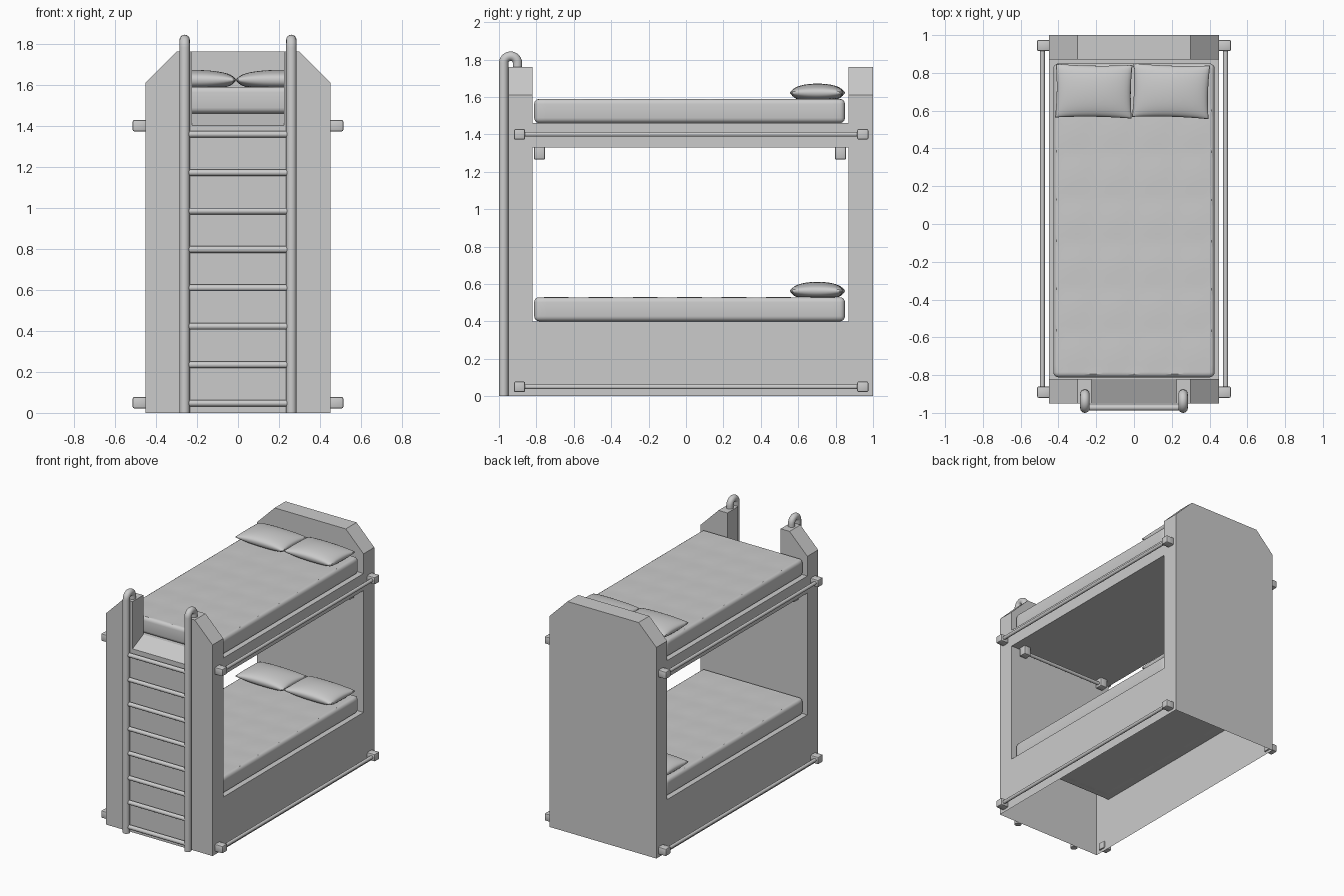
import bpy, bmesh, math
from mathutils import Matrix, Vector

if "Cube" in bpy.data.objects:
    bpy.data.objects.remove(bpy.data.objects["Cube"])


def finish(bm, name, smooth=True):
    bmesh.ops.remove_doubles(bm, verts=bm.verts, dist=1e-5)
    bmesh.ops.recalc_face_normals(bm, faces=bm.faces)
    me = bpy.data.meshes.new(name)
    bm.to_mesh(me)
    bm.free()
    ob = bpy.data.objects.new(name, me)
    bpy.context.collection.objects.link(ob)
    if smooth:
        bpy.ops.object.select_all(action='DESELECT')
        ob.select_set(True)
        bpy.context.view_layer.objects.active = ob
        bpy.ops.object.shade_smooth_by_angle(angle=math.radians(35))
    return ob


def box_bm(x0, x1, y0, y1, z0, z1, bevel=0, seg=2):
    bm = bmesh.new()
    bmesh.ops.create_cube(bm, size=1)
    for v in bm.verts:
        v.co = ((x0 + x1) / 2 + v.co.x * (x1 - x0),
                (y0 + y1) / 2 + v.co.y * (y1 - y0),
                (z0 + z1) / 2 + v.co.z * (z1 - z0))
    if bevel:
        bmesh.ops.bevel(bm, geom=bm.edges[:], offset=bevel, segments=seg,
                        profile=0.5, affect='EDGES')
    return bm


def tube(name, path, r, sides=16):
    """Sweep a circle along a path lying in a plane of constant x, or along x."""
    bm = bmesh.new()
    pts = [Vector(p) for p in path]
    rings = []
    for i, p in enumerate(pts):
        t = (pts[min(i + 1, len(pts) - 1)] - pts[max(i - 1, 0)]).normalized()
        a = Vector((0, 1, 0)) if abs(t.x) > 0.9 else Vector((1, 0, 0))
        b = t.cross(a)
        rings.append([bm.verts.new(p + r * (a * math.cos(k * math.tau / sides)
                      + b * math.sin(k * math.tau / sides))) for k in range(sides)])
    for q, s in zip(rings, rings[1:]):
        for k in range(sides):
            bm.faces.new((q[k], q[k - 1], s[k - 1], s[k]))
    bm.faces.new(rings[0])
    bm.faces.new(rings[-1])
    return finish(bm, name)


W, Y0, Y1, Y2, Y3 = 0.45, -0.95, -0.82, 0.87, 1.0
BASE, DECK0, DECK1 = 0.40, 1.33, 1.46

# Hollow end panels with clipped corners, open underneath


def end_panel(name, half, ya, yb):
    outline = half + [(-x, za, zb) for x, za, zb in reversed(half)]
    bm = bmesh.new()
    a = [bm.verts.new((x, ya, za)) for x, za, zb in outline]
    b = [bm.verts.new((x, yb, zb)) for x, za, zb in outline]
    bm.faces.new(a)
    bm.faces.new(b)
    for i in range(len(a) - 1):
        bm.faces.new((a[i], a[i + 1], b[i + 1], b[i]))
    finish(bm, name, False)


shoulder = [(W, BASE, BASE), (W, 1.61, 1.61), (0.30, 1.76, 1.76)]
end_panel("head_panel", shoulder, Y2, Y3)
end_panel("foot_panel", shoulder + [(0.225, 1.76, 1.76), (0.225, 1.40, DECK1)], Y0, Y1)

# Lower base: four thin walls and the lower bed deck
bm = bmesh.new()
corners = [(-W, Y0), (W, Y0), (W, Y3), (-W, Y3)]
for i in range(4):
    p, q = corners[i - 1], corners[i]
    bm.faces.new([bm.verts.new(c) for c in
                  ((*p, 0), (*q, 0), (*q, BASE), (*p, BASE))])
bm.faces.new([bm.verts.new((x, y, BASE)) for x, y in
              ((-W, Y1), (W, Y1), (W, Y2), (-W, Y2))])
finish(bm, "lower_base", False)

# Upper bed deck
finish(box_bm(-W, W, Y1, Y2, DECK0, DECK1), "upper_deck", False)


# Softly tufted mattresses
def mattress(name, z):
    x0, x1, y0, y1, h = -0.427, 0.427, -0.812, 0.85, 0.13
    bm = box_bm(x0, x1, y0, y1, z, z + h, 0.028, 4)
    for axis, lo, hi, n in ((0, x0, x1, 24), (1, y0, y1, 44)):
        for i in range(1, n):
            co, no = Vector(), Vector()
            co[axis], no[axis] = lo + 0.03 + (hi - lo - 0.06) * i / n, 1
            bmesh.ops.bisect_plane(bm, geom=bm.verts[:] + bm.edges[:] + bm.faces[:],
                                   plane_co=co, plane_no=no)
    for v in bm.verts:
        if v.co.z > z + h - 1e-4:
            u = (v.co.x - x0) / (x1 - x0)
            w = (v.co.y - y0) / (y1 - y0)
            v.co.z -= 0.003 * (1 - abs(math.sin(4 * math.pi * u) * math.sin(7 * math.pi * w)))
    finish(bm, name)


# Pillows: puffed grid with pinched edges and corners
def pillow(name, cx, z, turn):
    bm = bmesh.new()
    n = 20
    for top in (True, False):
        g = []
        for i in range(n + 1):
            row = []
            for j in range(n + 1):
                u = math.sin((i / n - 0.5) * math.pi)
                v = math.sin((j / n - 0.5) * math.pi)
                puff = max(0, (1 - u * u) * (1 - v * v)) ** 0.4
                zz = 0.048 * puff if top else -0.034 * min(1, puff * 1.6)
                row.append(bm.verts.new((0.203 * u * (1 - 0.035 * (1 - v * v)),
                                         0.142 * v * (1 - 0.05 * (1 - u * u)), zz)))
            g.append(row)
        for i in range(n):
            for j in range(n):
                bm.faces.new((g[i][j], g[i + 1][j], g[i + 1][j + 1], g[i][j + 1]))
    bm.transform(Matrix.Translation((cx, 0.703, z + 0.033)) @ Matrix.Rotation(turn, 4, 'Z'))
    finish(bm, name)


for level, z in (("lower", BASE), ("upper", DECK1)):
    mattress(level + "_mattress", z)
    pillow(level + "_pillow_left", -0.213, z + 0.13, -0.015)
    pillow(level + "_pillow_right", 0.196, z + 0.13, -0.03)

# Side rails with square end brackets
for side, s in (("left", -1), ("right", 1)):
    for level, z in (("lower", 0.05), ("upper", 1.40)):
        tube(f"{side}_{level}_rail", [(s * 0.485, -0.89, z), (s * 0.485, 0.945, z)], 0.013)
        for end, y in (("front", -0.89), ("back", 0.945)):
            xs = sorted((s * 0.44, s * 0.513))
            finish(box_bm(*xs, y - 0.03, y + 0.03, z - 0.028, z + 0.028, 0.008),
                   f"{side}_{level}_{end}_bracket")

# Cross rails under the upper deck
for end, y in (("front", -0.783), ("back", 0.826)):
    tube(end + "_cross_rail", [(-0.355, y, 1.293), (0.355, y, 1.293)], 0.013)
    for side, x in (("left", -0.355), ("right", 0.355)):
        finish(box_bm(x - 0.03, x + 0.03, y - 0.03, y + 0.03, 1.265, 1.34, 0.008),
               f"{end}_{side}_cross_bracket")

# Ladder: hooked posts and eight rungs
for side, x in (("left", -0.26), ("right", 0.26)):
    path = [(x, -0.975, 0)]
    for k in range(13):
        a = math.pi * (1 - k / 12)
        path.append((x, -0.938 + 0.037 * math.cos(a), 1.781 + 0.037 * math.sin(a)))
    path.append((x, -0.901, 1.74))
    tube(side + "_ladder_post", path, 0.025)
for i in range(8):
    z = 0.047 + i * 0.1873
    tube(f"ladder_rung_{i + 1}", [(-0.25, -0.972, z), (0.25, -0.972, z)], 0.016)
